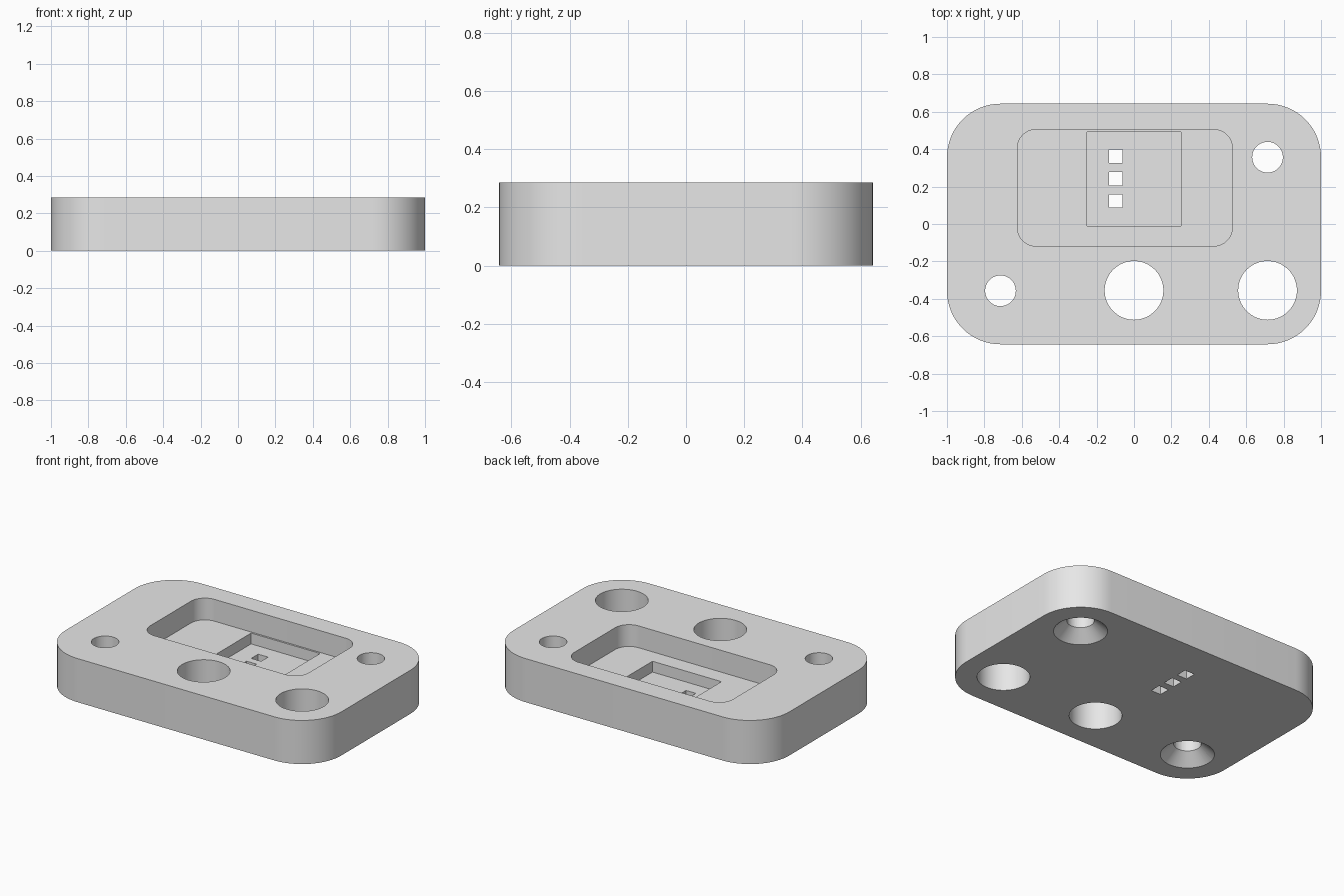
import bpy, bmesh
from math import cos, sin, pi, radians

cube = bpy.data.objects.get("Cube")
if cube:
    bpy.data.objects.remove(cube, do_unlink=True)

THICK = 0.286
POCKET_FLOOR = 0.143
RECESS_FLOOR = 0.072

grey = bpy.data.materials.new("light grey")
grey.use_nodes = True
grey.diffuse_color = (0.8, 0.8, 0.8, 1)
grey.node_tree.nodes["Principled BSDF"].inputs["Base Color"].default_value = (0.8, 0.8, 0.8, 1)


def new_object(name, bm):
    bmesh.ops.recalc_face_normals(bm, faces=bm.faces)
    mesh = bpy.data.meshes.new(name)
    bm.to_mesh(mesh)
    bm.free()
    mesh.materials.append(grey)
    obj = bpy.data.objects.new(name, mesh)
    bpy.context.collection.objects.link(obj)
    return obj


def block(name, x0, x1, y0, y1, z0, z1, radius=0, steps=16):
    """Upright block with optionally rounded vertical corners."""
    bm = bmesh.new()
    corners = [(x1, y1, -1, -1), (x0, y1, 1, -1), (x0, y0, 1, 1), (x1, y0, -1, 1)]
    outline = []
    for quarter, (x, y, sx, sy) in enumerate(corners):
        for i in range(steps + 1 if radius else 1):
            a = (quarter + i / steps) * pi / 2
            outline.append(bm.verts.new((x + radius * (sx + cos(a)) if radius else x,
                                         y + radius * (sy + sin(a)) if radius else y, z0)))
    base = bm.faces.new(outline)
    top = bmesh.ops.extrude_face_region(bm, geom=[base], use_keep_orig=True)["geom"]
    bmesh.ops.translate(bm, vec=(0, 0, z1 - z0),
                        verts=[v for v in top if isinstance(v, bmesh.types.BMVert)])
    return new_object(name, bm)


def cone(name, x, y, z0, z1, r0, r1):
    """Upright cylinder or cone."""
    bm = bmesh.new()
    bmesh.ops.create_cone(bm, cap_ends=True, segments=64, radius1=r0, radius2=r1, depth=z1 - z0)
    bmesh.ops.translate(bm, verts=bm.verts, vec=(x, y, (z0 + z1) / 2))
    return new_object(name, bm)


# Main plate
plate = block("mounting_plate", -1, 1, -0.643, 0.643, 0, THICK, 0.286)

# Rounded pocket, with a square recess in its floor
cutters = [
    block("pocket_cutter", -0.624, 0.526, -0.118, 0.505, POCKET_FLOOR, 0.4, 0.1),
    block("recess_cutter", -0.25, 0.25, -0.01, 0.493, RECESS_FLOOR, 0.2),
]

# Three square pin holes through the recess floor
for i in range(3):
    x, y, h = -0.097, 0.123 + 0.12 * i, 0.036
    cutters.append(block("pin_hole_cutter", x - h, x + h, y - h, y + h, -0.1, 0.12))

# Two large plain holes
for x in (0, 0.714):
    cutters.append(cone("large_hole_cutter", x, -0.355, -0.1, 0.4, 0.157, 0.157))

# Two screw holes, countersunk from below
SCREW_R, SINK_R, SINK_H = 0.082, 0.161, 0.072
slope = (SINK_R - SCREW_R) / SINK_H
for s in (-1, 1):
    x, y = 0.714 * s, 0.357 * s
    cutters.append(cone("screw_hole_cutter", x, y, -0.1, 0.4, SCREW_R, SCREW_R))
    cutters.append(cone("countersink_cutter", x, y, -0.05, 0.1,
                        SINK_R + 0.05 * slope, SINK_R - 0.1 * slope))

# Cut everything, then keep only the finished plate
for cutter in cutters:
    cutter.hide_render = True
    mod = plate.modifiers.new(cutter.name, 'BOOLEAN')
    mod.operation = 'DIFFERENCE'
    mod.solver = 'EXACT'
    mod.object = cutter
bpy.context.view_layer.update()
cut_mesh = bpy.data.meshes.new_from_object(
    plate.evaluated_get(bpy.context.evaluated_depsgraph_get()))
plate.modifiers.clear()
plate.data = cut_mesh
for cutter in cutters:
    bpy.data.objects.remove(cutter, do_unlink=True)

# Smooth curved walls, crisp edges
for obj in bpy.context.selected_objects:
    obj.select_set(False)
plate.select_set(True)
bpy.context.view_layer.objects.active = plate
bpy.ops.object.shade_smooth_by_angle(angle=radians(25))
